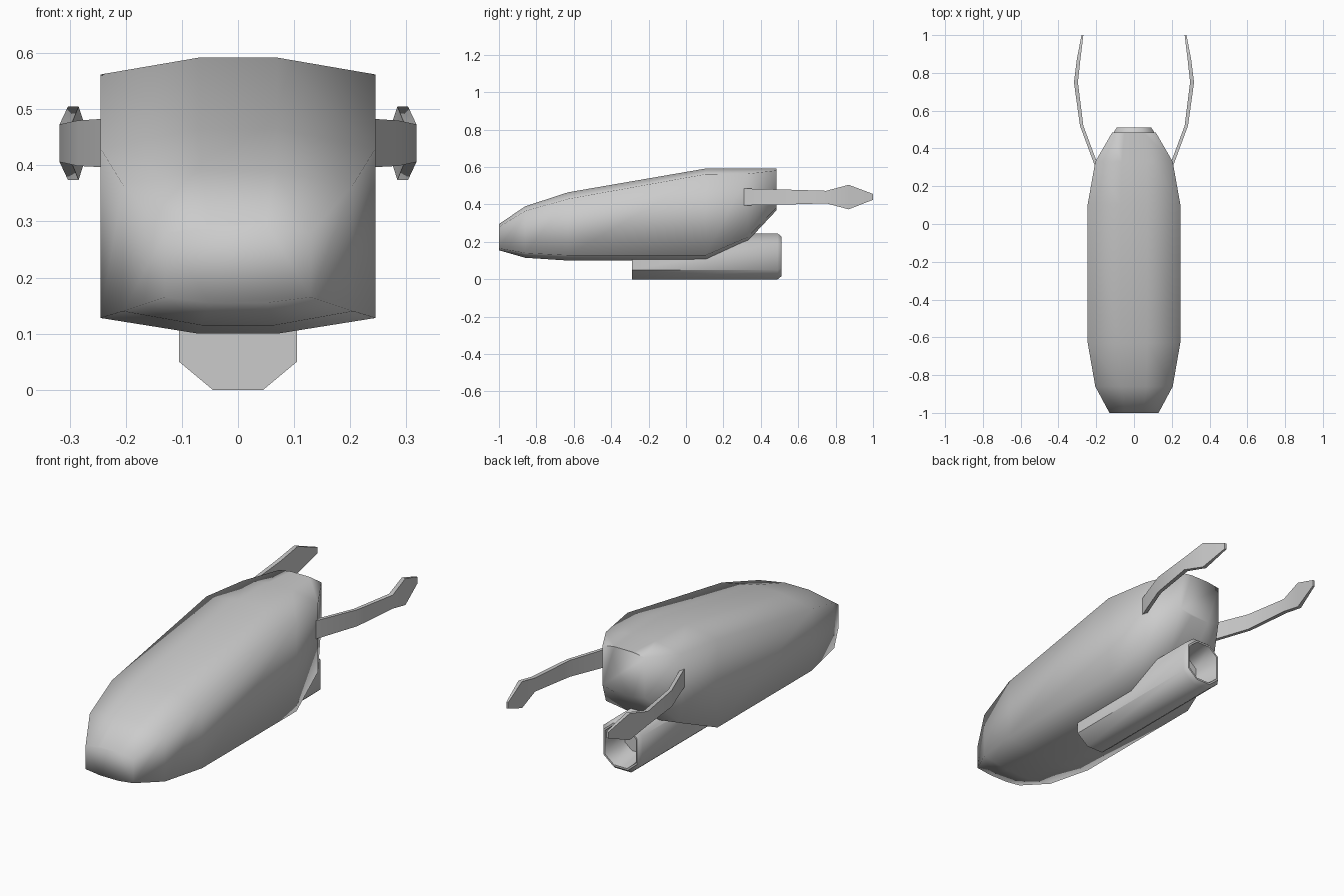
import bpy, bmesh
from math import radians

if "Cube" in bpy.data.objects:
    bpy.data.objects.remove(bpy.data.objects["Cube"])


def loft(name, rings, angle, cap_start=True, cap_end=True):
    """Skin a list of equal-length point rings into one mesh object."""
    bm = bmesh.new()
    loops = [[bm.verts.new(p) for p in r] for r in rings]
    n = len(loops[0])
    for a, b in zip(loops, loops[1:]):
        for i in range(n):
            j = (i + 1) % n
            bm.faces.new((a[i], a[j], b[j], b[i]))
    if cap_start:
        bm.faces.new(loops[0])
    if cap_end:
        bm.faces.new(loops[-1])
    bmesh.ops.recalc_face_normals(bm, faces=bm.faces)
    mesh = bpy.data.meshes.new(name)
    bm.to_mesh(mesh)
    bm.free()
    ob = bpy.data.objects.new(name, mesh)
    bpy.context.collection.objects.link(ob)
    bpy.ops.object.select_all(action='DESELECT')
    ob.select_set(True)
    bpy.context.view_layer.objects.active = ob
    bpy.ops.object.shade_smooth_by_angle(angle=radians(angle))
    return ob


def octagon(y, wide, flat, bottom, low, high, top):
    """Eight-sided section: flat top and bottom, upright sides."""
    return [(flat, y, bottom), (wide, y, low), (wide, y, high), (flat, y, top),
            (-flat, y, top), (-wide, y, high), (-wide, y, low), (-flat, y, bottom)]


# Hull: y, half width, half flat, bottom, lower edge, upper edge, top
hull = [
    (-1.00, 0.13, 0.050, 0.155, 0.165, 0.280, 0.295),
    (-0.86, 0.205, 0.065, 0.115, 0.140, 0.365, 0.390),
    (-0.63, 0.245, 0.070, 0.100, 0.128, 0.430, 0.465),
    (0.105, 0.245, 0.070, 0.102, 0.128, 0.562, 0.592),
    (0.33, 0.205, 0.065, 0.205, 0.225, 0.564, 0.592),
    (0.485, 0.115, 0.050, 0.370, 0.385, 0.582, 0.592),
]
loft("hull", [octagon(*s) for s in hull], 85)


# Belly thruster with chamfered rim and hollow outlet
def tube_ring(y, s):
    c, h, e = 0.1225, 0.1225 * s, 0.0725 * s
    return octagon(y, 0.105 * s, 0.045 * s, c - h, c - e, c + e, c + h)


tube = [(-0.29, 1), (0.49, 1), (0.51, 0.87), (0.51, 0.80), (0.38, 0.62)]
loft("belly_thruster", [tube_ring(*t) for t in tube], 50)

# Rear prongs: y, inner x, outer x, bottom, top
prong = [
    (0.31, 0.190, 0.208, 0.395, 0.485),
    (0.52, 0.268, 0.286, 0.399, 0.480),
    (0.75, 0.297, 0.318, 0.406, 0.473),
    (0.87, 0.284, 0.303, 0.374, 0.505),
    (1.00, 0.268, 0.278, 0.425, 0.456),
]
for side, label in ((1, "right"), (-1, "left")):
    rings = [[(side * a, y, lo), (side * b, y, lo), (side * b, y, hi), (side * a, y, hi)]
             for y, a, b, lo, hi in prong]
    loft(label + "_prong", rings, 50)
